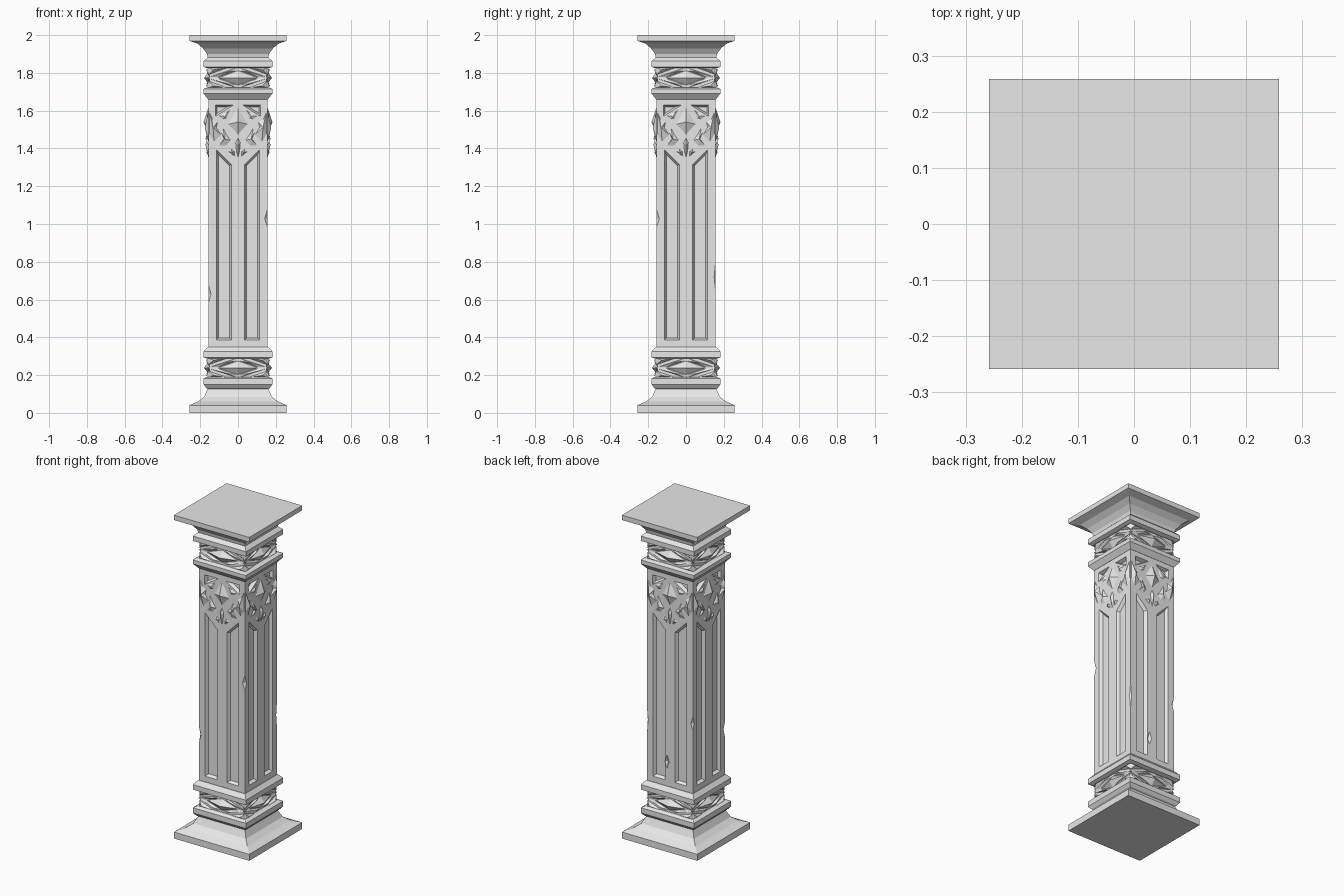
import bpy, bmesh
from math import pi
from mathutils import Matrix, Vector

if "Cube" in bpy.data.objects:
    bpy.data.objects.remove(bpy.data.objects["Cube"], do_unlink=True)

stone = bpy.data.materials.new("grey_stone")
stone.use_nodes = True
GREY = (0.8, 0.8, 0.8, 1)
stone.diffuse_color = GREY
stone.node_tree.nodes["Principled BSDF"].inputs["Base Color"].default_value = GREY
HALF = 0.157


def finish(name, bm):
    bmesh.ops.recalc_face_normals(bm, faces=bm.faces)
    mesh = bpy.data.meshes.new(name)
    bm.to_mesh(mesh)
    bm.free()
    mesh.materials.append(stone)
    obj = bpy.data.objects.new(name, mesh)
    bpy.context.collection.objects.link(obj)
    return obj


def bridge(bm, low, high):
    n = len(low)
    for i in range(n):
        bm.faces.new((low[i], low[(i + 1) % n], high[(i + 1) % n], high[i]))


def moulding(name, profile):
    """Square stack from (half width, height) pairs."""
    bm = bmesh.new()
    rings = [[bm.verts.new((x * r, y * r, z)) for x, y in ((-1, -1), (1, -1), (1, 1), (-1, 1))]
             for r, z in profile]
    for low, high in zip(rings, rings[1:]):
        bridge(bm, low, high)
    bm.faces.new(rings[0])
    bm.faces.new(rings[-1])
    return finish(name, bm)


def inset(points, t):
    """Offset a counter-clockwise outline inward by t."""
    result = []
    for i, p in enumerate(points):
        p = Vector(p)
        a = (p - Vector(points[i - 1])).normalized()
        b = (Vector(points[(i + 1) % len(points)]) - p).normalized()
        na, nb = Vector((-a.y, a.x)), Vector((-b.y, b.x))
        result.append(p + (na + nb) * t / (1 + na.dot(nb)))
    return result


def ring(bm, points, d):
    return [bm.verts.new((u, -d, z)) for u, z in points]


def frustum(bm, points, d0, d1, t):
    """Solid between an outline at depth d0 and its inset at depth d1."""
    a, b = ring(bm, points, d0), ring(bm, inset(points, t), d1)
    bridge(bm, a, b)
    bm.faces.new(a)
    bm.faces.new(b)


def facet(bm, points, peak, d1, d0=0.15):
    """Faceted carving: an outline rising to one peak."""
    a = ring(bm, points, d0)
    tip = bm.verts.new((peak[0], -d1, peak[1]))
    bm.faces.new(a)
    for i in range(len(a)):
        bm.faces.new((a[i], a[(i + 1) % len(a)], tip))


def mirrored(bm):
    copy = bmesh.ops.duplicate(bm, geom=bm.verts[:] + bm.edges[:] + bm.faces[:])
    bmesh.ops.scale(bm, vec=(-1, 1, 1), verts=[g for g in copy["geom"] if isinstance(g, bmesh.types.BMVert)])


def four_sides(bm):
    source = bm.verts[:] + bm.edges[:] + bm.faces[:]
    for k in (1, 2, 3):
        copy = bmesh.ops.duplicate(bm, geom=source)
        bmesh.ops.rotate(bm, matrix=Matrix.Rotation(k * pi / 2, 3, "Z"),
                         verts=[g for g in copy["geom"] if isinstance(g, bmesh.types.BMVert)])


# Base and capital mouldings
moulding("base", [(0.258, 0), (0.258, 0.04), (0.212, 0.06), (0.18, 0.085), (0.16, 0.127),
                  (0.168, 0.132), (0.182, 0.15), (0.182, 0.182), (0.165, 0.19)])
moulding("lower_collar", [(0.165, 0.288), (0.182, 0.294), (0.182, 0.325), (0.16, 0.35)])
moulding("upper_collar", [(0.158, 1.66), (0.182, 1.69), (0.182, 1.715), (0.165, 1.722)])
moulding("capital", [(0.165, 1.825), (0.182, 1.832), (0.182, 1.862), (0.16, 1.882), (0.164, 1.9),
                     (0.185, 1.93), (0.215, 1.955), (0.258, 1.97), (0.258, 2)])


# Diamond friezes
def frieze(name, z0, z1):
    moulding(name + "_core", [(0.152, z0 - 0.01), (0.152, z1 + 0.01)])
    mid, h = (z0 + z1) / 2, (z1 - z0) / 2
    bm = bmesh.new()
    for s in (-1, 1):
        for v in (-1, 1):
            # corner leaves and the sloping bars of the diamond frame
            facet(bm, [(s * 0.045, mid + v * h), (s * 0.16, mid + v * h), (s * 0.16, mid + v * h * 0.25)],
                  (s * 0.13, mid + v * h * 0.75), 0.17)
            facet(bm, [(0, mid + v * h), (s * 0.165, mid), (s * 0.115, mid), (0, mid + v * h * 0.68)],
                  (s * 0.06, mid + v * h * 0.55), 0.166)
    facet(bm, [(-0.11, mid), (0, mid - h * 0.72), (0.11, mid), (0, mid + h * 0.72)], (0, mid), 0.18)
    four_sides(bm)
    finish(name + "_diamonds", bm)


frieze("lower_frieze", 0.185, 0.292)
frieze("upper_frieze", 1.718, 1.83)

# Shaft with sunk panels, sunk corner triangles and chipped edges
shaft = moulding("shaft", [(HALF, 0.34), (HALF, 1.67)])
bm = bmesh.new()
panel = [(0.035, 0.385), (0.115, 0.385), (0.115, 1.395), (0.035, 1.315)]
triangle = [(0.03, 1.628), (0.118, 1.572), (0.118, 1.628)]
frustum(bm, inset(panel, -0.006), 0.167, 0.139, 0.017)
frustum(bm, inset(triangle, -0.006), 0.167, 0.137, 0.014)
mirrored(bm)
four_sides(bm)
cutter = finish("panel_cutter", bm)

bm = bmesh.new()
chips = [(0.165, -0.165, 1.03, 0.032, 0.1), (-0.165, -0.165, 0.63, 0.03, 0.11),
         (-0.165, 0.165, 0.78, 0.03, 0.09), (0.172, 0.168, 0.72, 0.034, 0.36),
         (0.02, 0.16, 0.5, 0.018, 0.05)]
for x, y, z, r, h in chips:
    for sign in (1, -1):
        bmesh.ops.create_cone(bm, cap_ends=True, segments=4, radius1=r, radius2=0, depth=h,
                              matrix=Matrix.Translation((x, y, z + sign * h / 2))
                              @ Matrix.Rotation(0 if sign > 0 else pi, 4, "X"))
bmesh.ops.remove_doubles(bm, verts=bm.verts, dist=0.0005)
inner = [f for f in bm.faces if abs(f.normal.z) > 0.99]
bmesh.ops.delete(bm, geom=inner, context="FACES_ONLY")
bmesh.ops.remove_doubles(bm, verts=bm.verts, dist=0.0005)
chip_cutter = finish("chip_cutter", bm)

bpy.context.view_layer.objects.active = shaft
for helper in (cutter, chip_cutter):
    helper.hide_render = True
    mod = shaft.modifiers.new("cut", "BOOLEAN")
    mod.operation, mod.solver, mod.object = "DIFFERENCE", "EXACT", helper
    bpy.ops.object.modifier_apply(modifier=mod.name)
    bpy.data.objects.remove(helper, do_unlink=True)

# Leaf carving at the top of each shaft face: side leaves, lobes and curls
bm = bmesh.new()
facet(bm, [(0.075, 1.46), (0.125, 1.41), (0.156, 1.46), (0.157, 1.62), (0.135, 1.57), (0.1, 1.55),
           (0.108, 1.51)], (0.132, 1.51), 0.176)
facet(bm, [(0.025, 1.44), (0.06, 1.40), (0.115, 1.40), (0.075, 1.45), (0.1, 1.51), (0.085, 1.535),
           (0.055, 1.48)], (0.07, 1.45), 0.172)
facet(bm, [(0.012, 1.345), (0.06, 1.385), (0.045, 1.41), (0.012, 1.385)], (0.03, 1.38), 0.167)
facet(bm, [(0.05, 1.555), (0.09, 1.545), (0.13, 1.575), (0.06, 1.6), (0.025, 1.625)], (0.07, 1.57), 0.166)
mirrored(bm)
four_sides(bm)
finish("side_leaves", bm)

# Central bud on its stem
bm = bmesh.new()
facet(bm, [(0, 1.635), (-0.035, 1.58), (-0.065, 1.525), (-0.03, 1.49), (0, 1.455), (0.03, 1.49),
           (0.065, 1.525), (0.035, 1.58)], (0, 1.54), 0.182)
facet(bm, [(0, 1.47), (-0.018, 1.435), (-0.012, 1.37), (0, 1.32), (0.012, 1.37), (0.018, 1.435)],
      (0, 1.42), 0.172)
four_sides(bm)
finish("bud_and_stem", bm)
